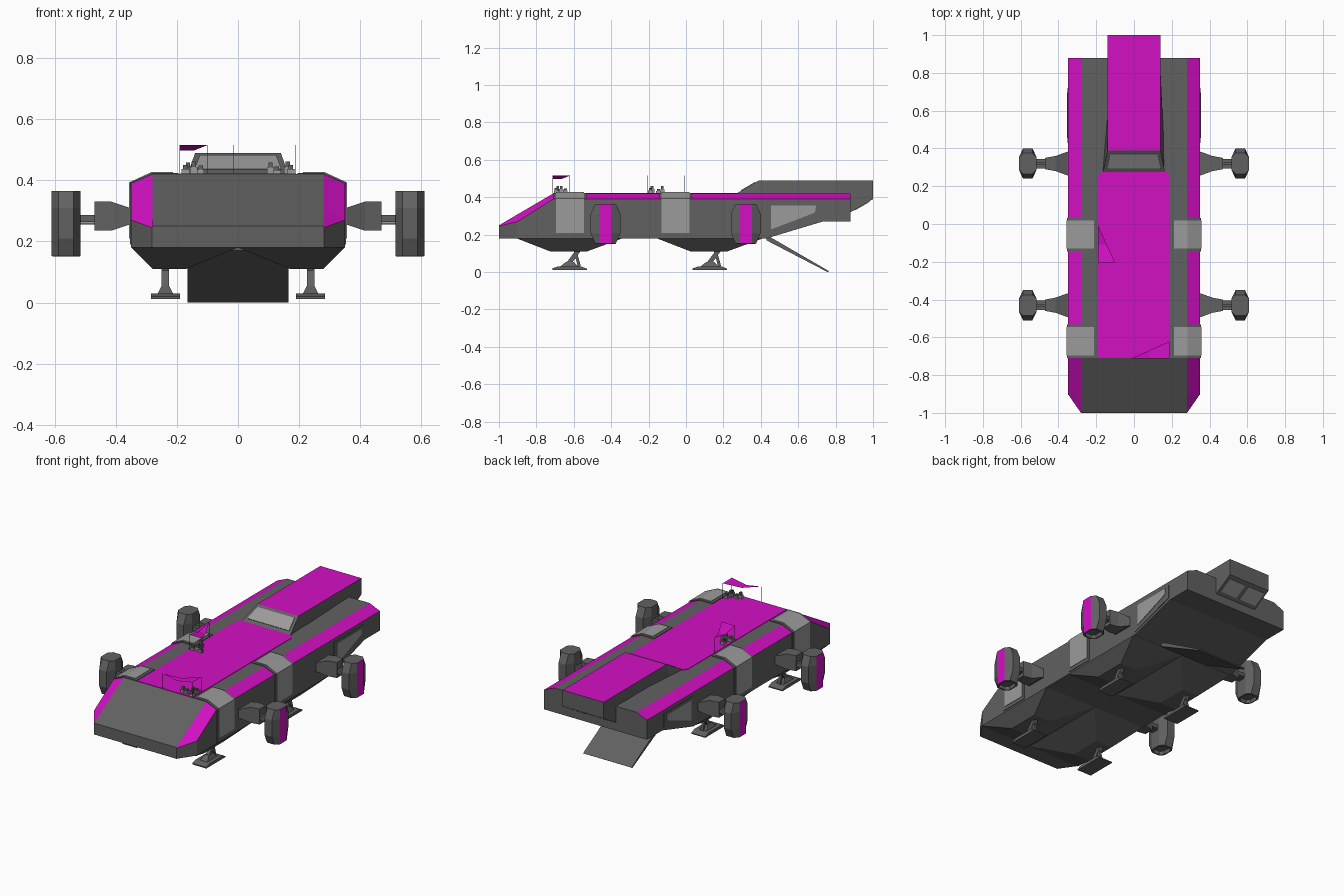
import bpy, bmesh, math
from mathutils import Vector

if "Cube" in bpy.data.objects:
    bpy.data.objects.remove(bpy.data.objects["Cube"])


def mat(name, c):
    m = bpy.data.materials.new(name)
    m.diffuse_color = (*c, 1)
    m.use_nodes = True
    m.node_tree.nodes["Principled BSDF"].inputs["Base Color"].default_value = m.diffuse_color
    return m


DARK = mat("dark_grey", (0.12, 0.12, 0.12))
LIGHT = mat("light_grey", (0.33, 0.33, 0.33))
PINK = mat("magenta", (0.65, 0.005, 0.55))


def mesh(name, verts, faces, m=DARK, mirror=False, paint=None):
    bm = bmesh.new()
    vs = [bm.verts.new(v) for v in verts]
    for f in faces:
        bm.faces.new([vs[i] for i in f])
    bmesh.ops.recalc_face_normals(bm, faces=bm.faces)
    me = bpy.data.meshes.new(name)
    me.materials.append(m)
    me.materials.append(PINK)
    bm.normal_update()
    if paint:
        for f in bm.faces:
            f.material_index = int(paint(f))
    bm.to_mesh(me)
    bm.free()
    ob = bpy.data.objects.new(name, me)
    bpy.context.collection.objects.link(ob)
    if mirror:
        ob.modifiers.new("mirror", 'MIRROR')
    return ob


def loft(name, rings, m=DARK, mirror=False, paint=None):
    n = len(rings[0])
    verts = [p for r in rings for p in r]
    faces = [(k * n + i, k * n + (i + 1) % n, (k + 1) * n + (i + 1) % n, (k + 1) * n + i)
             for k in range(len(rings) - 1) for i in range(n)]
    faces += [tuple(range(n)), tuple(range(len(verts) - n, len(verts)))]
    return mesh(name, verts, faces, m, mirror, paint)


def box(name, lo, hi, m=DARK, mirror=False):
    ring = lambda z: [(lo[0], lo[1], z), (hi[0], lo[1], z), (hi[0], hi[1], z), (lo[0], hi[1], z)]
    return loft(name, [ring(lo[2]), ring(hi[2])], m, mirror)


def side_prism(name, x0, x1, prof, m=DARK, mirror=False):
    return loft(name, [[(x, y, z) for y, z in prof] for x in (x0, x1)], m, mirror)


def beam(name, a, b, w, m=DARK, mirror=False):
    a, b = Vector(a), Vector(b)
    q = (b - a).to_track_quat('Z', 'Y')
    offs = [q @ Vector((i * w / 2, j * w / 2, 0)) for i, j in ((-1, -1), (1, -1), (1, 1), (-1, 1))]
    return loft(name, [[p + o for o in offs] for p in (a, b)], m, mirror)


# Hull: chamfered cross-sections (y, top half-width, side half-width, top, chamfer, bottom)
def section(y, xi, xo, zt, zc, zb):
    return [(xi, y, zt), (xo, y, zc), (xo, y, zb), (-xo, y, zb), (-xo, y, zc), (-xi, y, zt)]


loft("hull", [section(*s) for s in (
    (-1, .28, .281, .25, .245, .18), (-.9, .28, .35, .309, .27, .18),
    (-.71, .28, .35, .42, .39, .18), (.43, .28, .35, .42, .39, .18),
    (.73, .28, .35, .42, .39, .27), (.88, .28, .35, .42, .39, .27))],
    paint=lambda f: abs(f.normal.x) > .2 and f.normal.z > .5)

# Magenta centre deck
deck = [(-.19, -.71), (.19, -.71), (.19, .25), (.17, .28), (-.17, .28), (-.19, .25)]
loft("centre_deck", [[(x, y, z) for x, y in deck] for z in (.41, .423)], PINK)


# Raised rear cabin with sloped windscreen and tapering side walls
def cab(y, wb, zb, wt, zt):
    return [(-wb, y, zb), (wb, y, zb), (wt, y, zt), (-wt, y, zt)]


loft("cabin", [cab(.27, .165, .40, .165, .42), cab(.39, .16, .40, .14, .49),
               cab(.80, .142, .32, .14, .49), cab(.88, .14, .32, .14, .49),
               cab(1, .14, .39, .14, .49)],
     paint=lambda f: f.normal.z > .95)


def slope_panel(name, y0, z0, y1, z1, xa, xb, xc, xd, n, m):
    base = [(xa, y0, z0), (xb, y0, z0), (xc, y1, z1), (xd, y1, z1)]
    loft(name, [base, [Vector(p) + Vector(n) for p in base]], m)


slope_panel("windscreen", .295, .4345, .372, .4795, -.142, .142, .125, -.125, (0, -.002, .003), LIGHT)
for s in (-1, 1):
    slope_panel("rear_vent", .90, .332, .98, .378, s * .012, s * .125, s * .125, s * .012,
                (0, .002, -.003), LIGHT)

# Side windows
side_prism("window_frame", .34, .353, [(.43, .37), (.72, .37), (.72, .285), (.43, .195)], mirror=True)
side_prism("side_window", .34, .356, [(.455, .355), (.695, .355), (.69, .318), (.455, .228)], LIGHT, True)


# Wrap-around doors following the hull chamfer
def wrap(name, y0, y1, d, x_in, z_low, m):
    prof = [(x_in, .42 + d), (.28 + d * .4, .42 + d), (.35 + d, .39 + d * .4), (.35 + d, z_low),
            (.34, z_low), (.34, .38), (.28, .41), (x_in, .41)]
    loft(name, [[(x, y, z) for x, z in prof] for y in (y0, y1)], m, True)


for y in (-.145, -.71):
    wrap("door_frame", y, y + .178, .004, .195, .19, DARK)
    wrap("door_panel", y + .014, y + .164, .007, .212, .21, LIGHT)

# Belly bulges, each with a landing leg
for y in (-.625, .125):
    b = [(0, y - .28, .18), (.35, y - .28, .18), (.35, y + .285, .18), (0, y + .285, .18)]
    t = [(.17, y - .1, .11), (.28, y - .1, .11), (.28, y + .095, .11), (.17, y + .095, .11)]
    loft("belly_bulge", [b, t], mirror=True)
    side_prism("foot_pad", .19, .285, [(y - .09, .012), (y + .095, .012), (y + .095, .018),
                                      (y + .065, .03), (y - .06, .03), (y - .09, .02)], mirror=True)
    c = [(.212, y - .05, .028), (.263, y - .05, .028), (.263, y + .05, .028), (.212, y + .05, .028)]
    d = [(.225, y - .015, .055), (.25, y - .015, .055), (.25, y + .025, .055), (.225, y + .025, .055)]
    loft("ankle", [c, d], mirror=True)
    beam("leg_strut", (.2375, y - .01, .035), (.2375, y + .06, .13), .024, mirror=True)
    beam("leg_brace", (.2375, y + .055, .03), (.2375, y + .03, .12), .016, mirror=True)

# Rear boarding ramp
side_prism("ramp", -.165, .165, [(.43, .19), (.445, .19), (.765, .005), (.757, 0), (.43, .17)])


# Side pods on tapered arms
def pod_ring(y, z, hw, k=1):
    pts = [(.0475, -.032), (.0475, .032), (.025, hw), (-.025, hw),
           (-.0475, .032), (-.0475, -.032), (-.025, -hw), (.025, -hw)]
    return [(.5625 + px * k, y + py * k, z) for px, py in pts]


def arm_ring(x, y, hy, z0, z1):
    return [(x, y - hy, z0), (x, y + hy, z0), (x, y + hy, z1), (x, y - hy, z1)]


for y in (-.43, .32):
    loft("pod", [pod_ring(y, .17, .055, .75), pod_ring(y, .15, .055, .82), pod_ring(y, .152, .055),
                 pod_ring(y, .21, .08), pod_ring(y, .31, .08), pod_ring(y, .365, .055)],
         mirror=True, paint=lambda f: f.normal.x > .9 and f.calc_center_median().x > .605)
    loft("pod_arm", [arm_ring(.34, y, .065, .25, .31), arm_ring(.355, y, .062, .255, .31),
                     arm_ring(.415, y, .04, .235, .33), arm_ring(.47, y, .03, .235, .33)], mirror=True)
    for dy in (-.014, .014):
        beam("pod_axle", (.46, y + dy, .275), (.53, y + dy, .275), .022, mirror=True)
    box("axle_plate", (.46, y - .022, .256), (.53, y + .022, .262), mirror=True)


# Sagging triangular canopies on thin poles, with crates beneath
def canopy(a, b, c):
    A, B, C = (Vector((*p, .515)) for p in (a, b, c))
    sag = Vector((0, 0, -.018))
    m1, m2 = (A + B) / 2 + sag, (A + C) / 2 + sag
    mesh("canopy", [A, B, C, m1, m2], [(0, 3, 4), (3, 1, 2, 4)], PINK)
    for p in (A, B, C):
        beam("canopy_pole", (p.x, p.y, .42), p, .002)
    u, v = (B - A), (C - B)
    for s, t, h, w in ((.93, .2, .027, .013), (.88, .5, .038, .012), (.92, .75, .025, .012),
                       (.6, .3, .036, .011), (.7, .4, .022, .014)):
        p = A + u * s + v * t
        box("crate", (p.x - w, p.y - w, .42), (p.x + w, p.y + w, .42 + h * .6), LIGHT)
        box("crate_top", (p.x - w * .6, p.y - w * .6, .42), (p.x + w * .6, p.y + w * .6, .423 + h), DARK)


canopy((-.19, -.01), (-.19, -.205), (-.1, -.205))
canopy((-.015, -.712), (.187, -.712), (.187, -.622))
